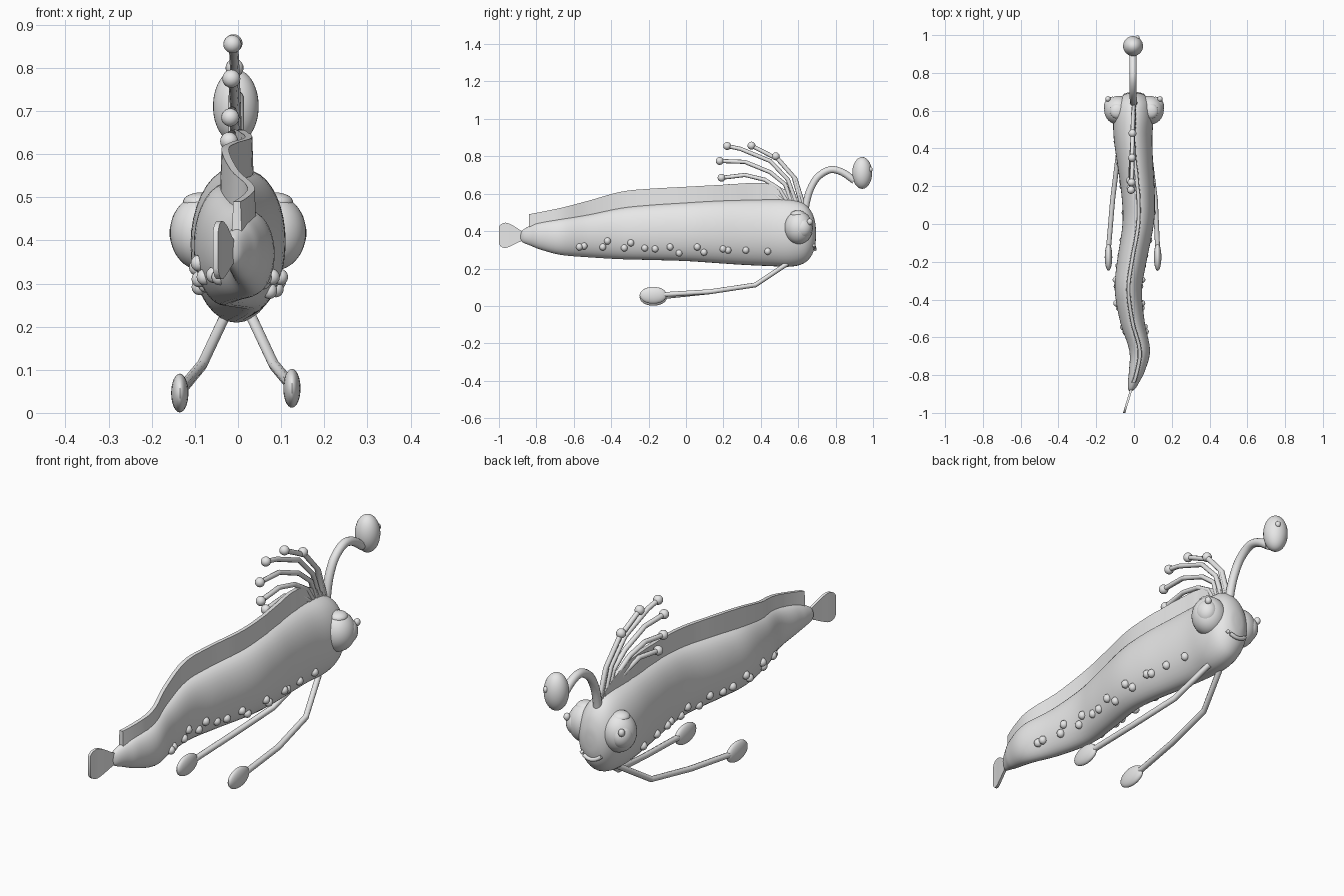
import bpy, bmesh, math
from mathutils import Vector

if "Cube" in bpy.data.objects:
    bpy.data.objects.remove(bpy.data.objects["Cube"])

grey = bpy.data.materials.new("soft grey")
grey.diffuse_color = (0.8, 0.8, 0.8, 1)
grey.use_nodes = True
grey.node_tree.nodes["Principled BSDF"].inputs["Base Color"].default_value = grey.diffuse_color


def finish(name, bm, angle=40):
    me = bpy.data.meshes.new(name)
    bmesh.ops.recalc_face_normals(bm, faces=bm.faces[:])
    bm.to_mesh(me)
    bm.free()
    ob = bpy.data.objects.new(name, me)
    bpy.context.collection.objects.link(ob)
    me.materials.append(grey)
    bpy.ops.object.select_all(action='DESELECT')
    ob.select_set(True)
    bpy.context.view_layer.objects.active = ob
    bpy.ops.object.shade_smooth_by_angle(angle=math.radians(angle))
    return ob


def ball(name, c, r, seg=24):
    bm = bmesh.new()
    bmesh.ops.create_uvsphere(bm, u_segments=seg, v_segments=seg * 2 // 3, radius=1)
    bmesh.ops.scale(bm, vec=Vector(r), verts=bm.verts)
    bmesh.ops.translate(bm, vec=Vector(c), verts=bm.verts)
    return finish(name, bm)


def spline(rows, t):
    """Smooth interpolation through rows of numbers, t counted in rows."""
    i = min(int(t), len(rows) - 2)
    u = t - i
    p = [rows[max(0, min(len(rows) - 1, i + k))] for k in (-1, 0, 1, 2)]
    return [0.5 * (2 * b + (c - a) * u + (2 * a - 5 * b + 4 * c - d) * u * u
                   + (3 * b - a - 3 * c + d) * u ** 3) for a, b, c, d in zip(*p)]


def loft(name, rings, angle=50):
    bm = bmesh.new()
    vs = [[bm.verts.new(p) for p in ring] for ring in rings]
    n = len(vs[0])
    for a, b in zip(vs, vs[1:]):
        for k in range(n):
            bm.faces.new((a[k], a[(k + 1) % n], b[(k + 1) % n], b[k]))
    bm.faces.new(vs[0])
    bm.faces.new(vs[-1])
    return finish(name, bm, angle)


def tube(name, pts, r, smooth=1, sides=10):
    pts = [Vector(spline(pts, k / smooth)) for k in range((len(pts) - 1) * smooth + 1)]
    rings = []
    for i, p in enumerate(pts):
        d = (pts[min(i + 1, len(pts) - 1)] - pts[max(i - 1, 0)]).normalized()
        ref = Vector((1, 0, 0)) if abs(d.x) < 0.8 else Vector((0, 0, 1))
        u = d.cross(ref).normalized()
        v = d.cross(u)
        rings.append([p + r * (math.cos(a) * u + math.sin(a) * v)
                      for a in (math.tau * k / sides for k in range(sides))])
    return loft(name, rings)


# Body sections: y, centre x, half width, bottom z, top z
body = [(-.885, -.018, .006, .35, .39), (-.87, -.012, .02, .338, .408),
        (-.83, 0, .032, .322, .43), (-.78, .015, .042, .302, .447),
        (-.67, .03, .055, .273, .465), (-.52, -.008, .065, .26, .489),
        (-.35, -.03, .072, .25, .524), (-.2, -.012, .078, .246, .54),
        (0, .022, .083, .24, .553), (.15, .022, .088, .23, .562),
        (.3, .008, .094, .22, .567), (.45, -.005, .102, .213, .57),
        (.56, -.003, .106, .21, .567), (.63, 0, .095, .228, .548),
        (.67, 0, .072, .267, .505), (.69, 0, .04, .32, .45),
        (.695, 0, .01, .37, .40)]
steps = (len(body) - 1) * 5
sections = [spline(body, k / 5) for k in range(steps + 1)]
loft("body", [[(cx + w * math.cos(a), y, (zb + zt) / 2 + (zt - zb) / 2 * math.sin(a))
               for a in (math.tau * k / 36 for k in range(36))]
              for y, cx, w, zb, zt in sections])


def section_at(y):
    return min(sections, key=lambda s: abs(s[0] - y))


# Long back fin that follows the winding back
fin = [(-.84, .49), (-.67, .524), (-.52, .563), (-.35, .61), (-.2, .626), (0, .637),
       (.2, .648), (.38, .658), (.47, .645), (.55, .61), (.6, .575)]
rings = []
for k in range((len(fin) - 1) * 5 + 1):
    y, z = spline(fin, k / 5)
    _, cx, w, zb, zt = section_at(y)
    t = .012
    rings.append([(cx - t, y, zt - .025), (cx + t, y, zt - .025),
                  (cx + t * .7, y, z), (cx - t * .7, y, z)])
loft("back_fin", rings, 40)

# Flat tail fin: y, centre x, bottom z, top z
tail = [(-1, -.052, .335, .42), (-.99, -.049, .318, .436), (-.965, -.042, .31, .445),
        (-.93, -.031, .323, .433), (-.88, -.016, .347, .402), (-.84, -.003, .36, .39)]
rings = []
for k in range((len(tail) - 1) * 3 + 1):
    y, cx, zb, zt = spline(tail, k / 3)
    rings.append([(cx - .006, y, zb), (cx + .006, y, zb),
                  (cx + .006, y, zt), (cx - .006, y, zt)])
loft("tail_fin", rings, 40)

# Eyes, feelers and warts on both sides
wart_y = [(-.57, .315), (-.545, .32), (-.445, .315), (-.42, .347), (-.33, .31),
          (-.295, .337), (-.22, .31), (-.165, .305), (-.085, .315), (-.037, .283),
          (.06, .315), (.096, .287), (.198, .305), (.225, .298), (.32, .298), (.437, .292)]
for side, s in (("right", 1), ("left", -1)):
    ball(side + "_eye", (s * .083, .602, .418), (.075, .076, .088), 32)
    ball(side + "_iris", (s * .113, .622, .417), (.046, .052, .056))
    ball(side + "_pupil", (s * .138, .662, .45), (.014, .015, .017), 16)
    ball(side + "_eyelid", (s * .088, .598, .488), (.04, .04, .023))
    dx, dz = (0, .005) if s > 0 else (-.01, -.006)
    tube(side + "_feeler", [(s * .03, .54, .225), (s * .083, .37, .112),
                            (s * .113, .13, .076), (s * .125 + dx, -.13, .055 + dz)], .013, 1, 8)
    ball(side + "_feeler_pad", (s * .125 + dx, -.175, .052 + dz), (.02, .073, .045))
    for i, (y, z) in enumerate(wart_y):
        _, cx, w, zb, zt = section_at(y)
        q = (z - (zb + zt) / 2) / ((zt - zb) / 2)
        x = cx + s * w * math.sqrt(max(0, 1 - q * q))
        ball(f"{side}_wart_{i + 1}", (x, y, z), (.018, .018, .019), 12)

# Mouth
tube("mouth", [(-.05, .682, .325), (-.028, .688, .31), (0, .69, .303),
               (.028, .688, .31), (.05, .682, .325)], .009, 4, 8)

# Lure on a bent stalk
tube("lure_stalk", [(0, .635, .50), (-.002, .645, .56), (-.004, .665, .625),
                    (-.005, .705, .69), (-.005, .77, .728), (-.005, .835, .715),
                    (-.005, .90, .67)], .019, 4, 14)
ball("lure_bulb", (-.005, .942, .711), (.053, .053, .085), 32)
ball("lure_spot", (.018, .986, .73), (.012, .012, .014), 12)

# Crest of beaded filaments: (y, z) from root to tip
crest = [[(.625, .55), (.585, .68), (.48, .80)],
         [(.615, .55), (.575, .69), (.49, .785), (.35, .857)],
         [(.59, .55), (.545, .675), (.45, .775), (.29, .84), (.22, .855)],
         [(.565, .55), (.53, .65), (.45, .715), (.315, .77), (.18, .775)],
         [(.54, .56), (.50, .625), (.42, .675), (.315, .70), (.19, .685)],
         [(.52, .56), (.46, .61), (.36, .645), (.23, .63)]]
for i, path in enumerate(crest):
    tip_x = -.008 - .0025 * i
    n = len(path) - 1
    tube(f"filament_{i + 1}", [(tip_x * k / n, y, z) for k, (y, z) in enumerate(path)], .011, 1, 8)
    ball(f"filament_bead_{i + 1}", (tip_x, *path[-1]), (.021, .021, .021), 16)
